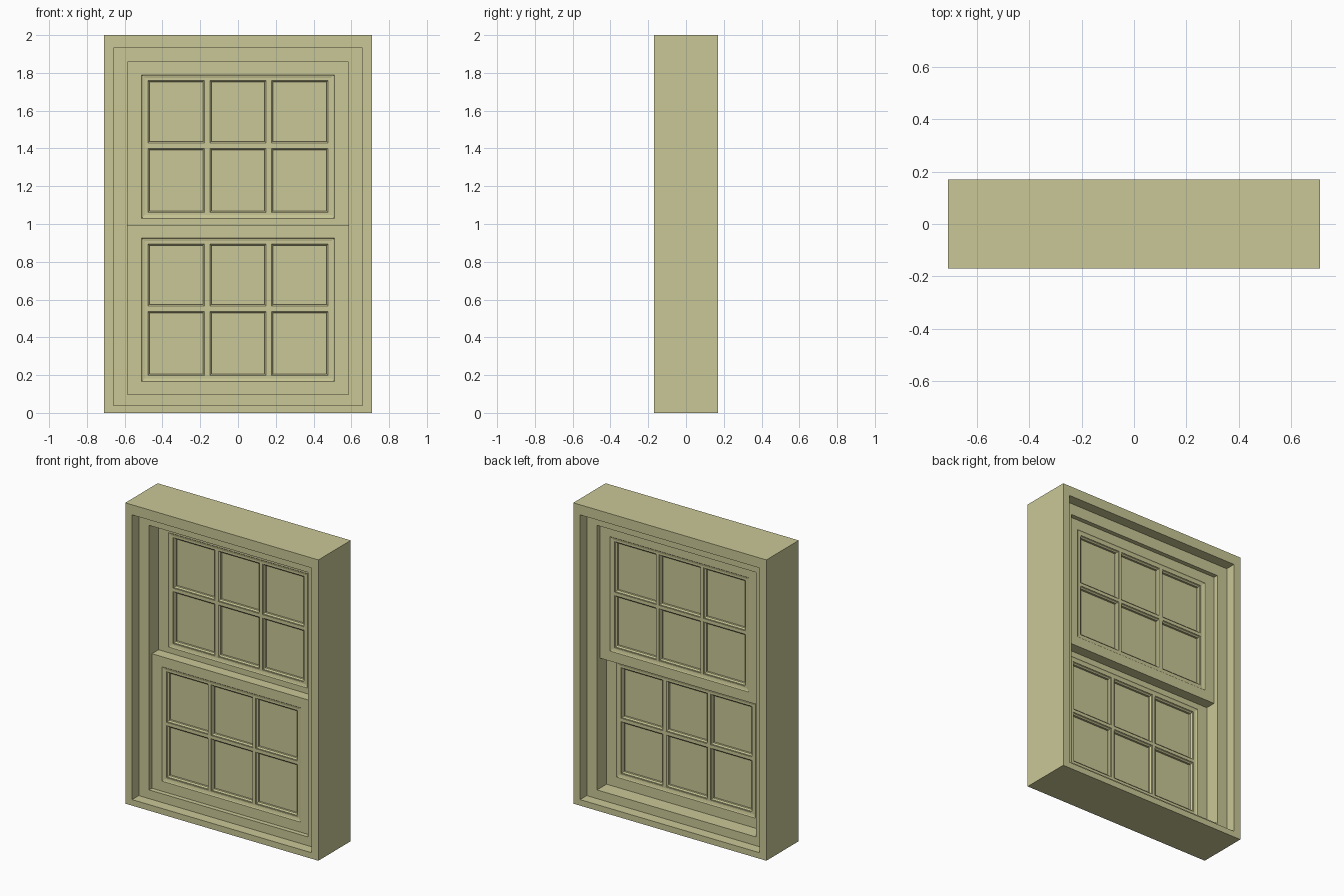
import bpy, bmesh

cube = bpy.data.objects.get("Cube")
if cube:
    bpy.data.objects.remove(cube, do_unlink=True)

paint = bpy.data.materials.new("pale olive paint")
colour = (0.59, 0.575, 0.305, 1)
paint.use_nodes = True
paint.diffuse_color = colour
paint.node_tree.nodes["Principled BSDF"].inputs["Base Color"].default_value = colour


def finish(name, bm):
    bmesh.ops.recalc_face_normals(bm, faces=bm.faces)
    mesh = bpy.data.meshes.new(name)
    bm.to_mesh(mesh)
    bm.free()
    mesh.materials.append(paint)
    obj = bpy.data.objects.new(name, mesh)
    bpy.context.collection.objects.link(obj)
    return obj


def ring(name, half_profile, cx=0, cy=0, z=0):
    """Rectangular moulding, mirrored front to back.
    Profile rows: half width, bottom, top, half depth, from outside inward."""
    rows = [(w, b, t, -d) for w, b, t, d in half_profile]
    rows += [(w, b, t, d) for w, b, t, d in reversed(half_profile)]
    bm = bmesh.new()
    loops = [[bm.verts.new((cx + x, cy + y, z + h))
              for x, h in ((-w, b), (w, b), (w, t), (-w, t))]
             for w, b, t, y in rows]
    for i, a in enumerate(loops):
        c = loops[(i + 1) % len(loops)]
        for k in range(4):
            n = (k + 1) % 4
            bm.faces.new((a[k], a[n], c[n], c[k]))
    return finish(name, bm)


def box(name, centre, size):
    bm = bmesh.new()
    bmesh.ops.create_cube(bm, size=1)
    bmesh.ops.scale(bm, vec=size, verts=bm.verts)
    bmesh.ops.translate(bm, vec=centre, verts=bm.verts)
    return finish(name, bm)


# Outer casing with a stepped inner stop
ring("window_frame", [
    (0.71, 0, 2, 0.17),
    (0.66, 0.04, 1.933, 0.17),
    (0.66, 0.04, 1.933, 0.10),
    (0.584, 0.098, 1.857, 0.10),
])

HALF_PANE = 0.1535
BAR = 0.021
PITCH = 2 * HALF_PANE + BAR
LOW, MID, HIGH = 0.095, 0.4525, 0.801


def sash(prefix, y, z):
    # Rails and stiles with a moulded inner edge
    w = HALF_PANE + PITCH
    ring(prefix + "_sash_rails", [
        (0.584, 0, 0.894, 0.035),
        (0.51, 0.067, 0.827, 0.035),
        (0.506, 0.071, 0.823, 0.031),
        (0.492, 0.085, 0.811, 0.028),
        (w, LOW, HIGH, 0.028),
    ], cy=y, z=z)

    # Glazing bars
    for side, x in (("right", -PITCH / 2), ("left", PITCH / 2)):
        box(f"{prefix}_{side}_glazing_bar", (x, y, z + (LOW + HIGH) / 2),
            (BAR, 0.056, HIGH - LOW))
    box(prefix + "_cross_glazing_bar", (0, y, z + MID), (2 * w, 0.056, BAR))

    # Beads around each pane
    for row, b, t in (("lower", LOW, MID - BAR / 2), ("upper", MID + BAR / 2, HIGH)):
        for col, x in (("right", -PITCH), ("middle", 0), ("left", PITCH)):
            i = 0.012
            ring(f"{prefix}_{row}_{col}_bead", [
                (HALF_PANE, b, t, 0.024),
                (HALF_PANE - 0.004, b + 0.004, t - 0.004, 0.024),
                (HALF_PANE - i, b + i, t - i, 0.016),
                (HALF_PANE - i, b + i, t - i, 0.002),
            ], cx=x, cy=y, z=z)

    # Pane sheet behind the bars
    box(prefix + "_panes", (0, y, z + (LOW + HIGH) / 2),
        (2 * w, 0.006, HIGH - LOW))


sash("bottom", -0.035, 0.098)
sash("top", 0.035, 0.963)
